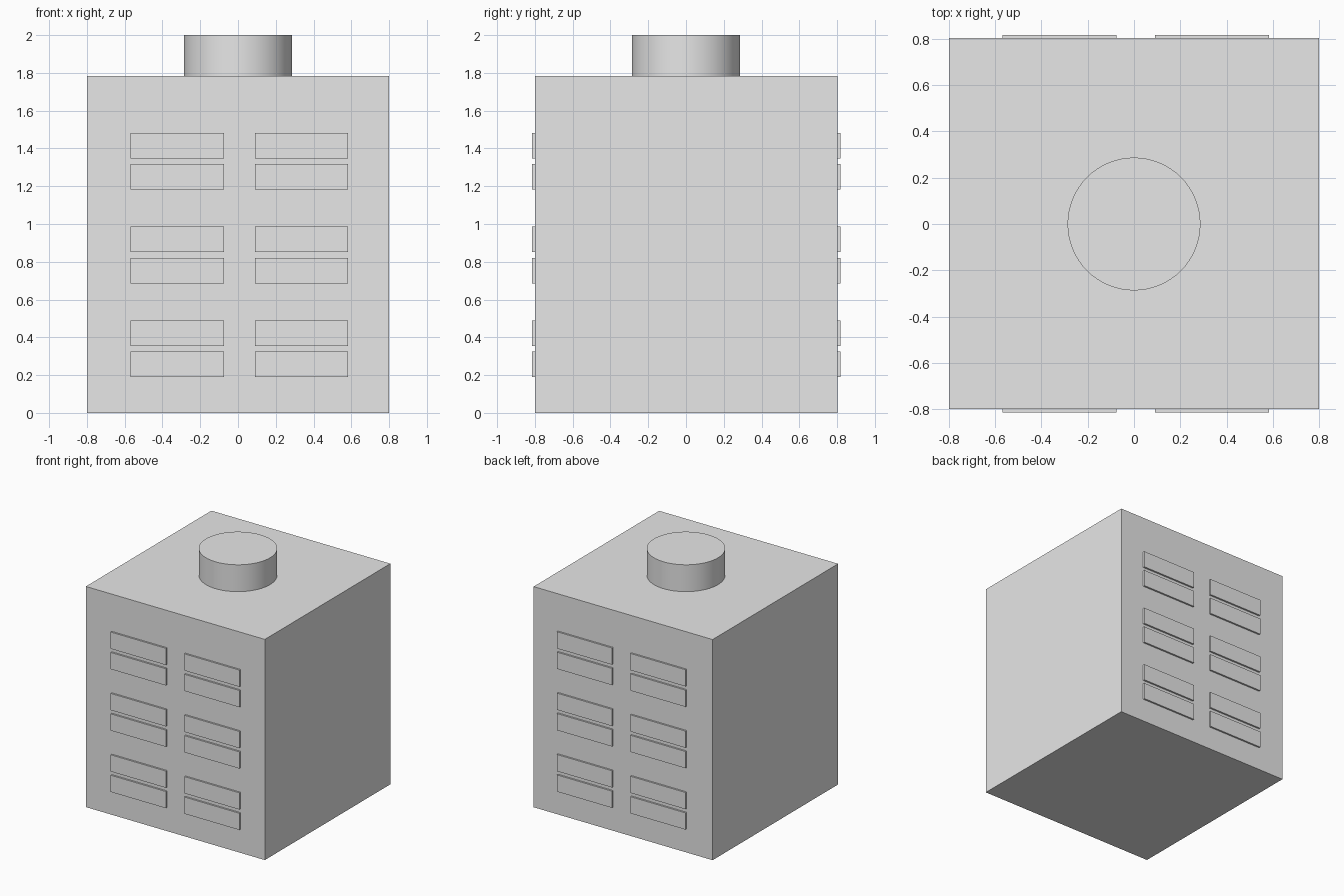
import bpy
import math

default_cube = bpy.data.objects.get("Cube")
if default_cube:
    bpy.data.objects.remove(default_cube, do_unlink=True)

grey = bpy.data.materials.new("plain grey")
grey.use_nodes = True
grey.diffuse_color = (0.8, 0.8, 0.8, 1)
grey.node_tree.nodes["Principled BSDF"].inputs["Base Color"].default_value = grey.diffuse_color


def add_box(name, low, high):
    """Box spanning two opposite corners."""
    centre = [(a + b) / 2 for a, b in zip(low, high)]
    bpy.ops.mesh.primitive_cube_add(size=1, location=centre)
    box = bpy.context.object
    box.name = name
    box.scale = [b - a for a, b in zip(low, high)]
    bpy.ops.object.transform_apply(location=False, rotation=False, scale=True)
    box.data.materials.append(grey)
    return box


BODY_TOP = 1.783
FRONT, BACK = -0.80, 0.803

# Main block
add_box("body", (-0.8, FRONT, 0), (0.8, BACK, BODY_TOP))

# Round stud on top, sunk slightly into the block
sunk = 0.02
height = 2 - BODY_TOP + sunk
bpy.ops.mesh.primitive_cylinder_add(
    vertices=64, radius=0.287, depth=height, location=(0, 0, 2 - height / 2))
stud = bpy.context.object
stud.name = "top_stud"
stud.data.materials.append(grey)
bpy.ops.object.shade_smooth_by_angle(angle=math.radians(30))

# Raised window panes: three storeys, two columns, an upper and lower pane each
PANE_W, PANE_H, PANE_GAP = 0.493, 0.135, 0.03
faces = {"front": (FRONT - 0.014, FRONT + 0.01), "back": (BACK - 0.01, BACK + 0.014)}
for side, (y0, y1) in faces.items():
    for column, x in (("right", -0.568), ("left", 0.09)):
        for storey in range(3):
            for row, part in enumerate(("lower", "upper")):
                z = 0.19 + storey * 0.496 + row * (PANE_H + PANE_GAP)
                add_box(f"{side}_{column}_window_{storey + 1}_{part}",
                        (x, y0, z), (x + PANE_W, y1, z + PANE_H))
